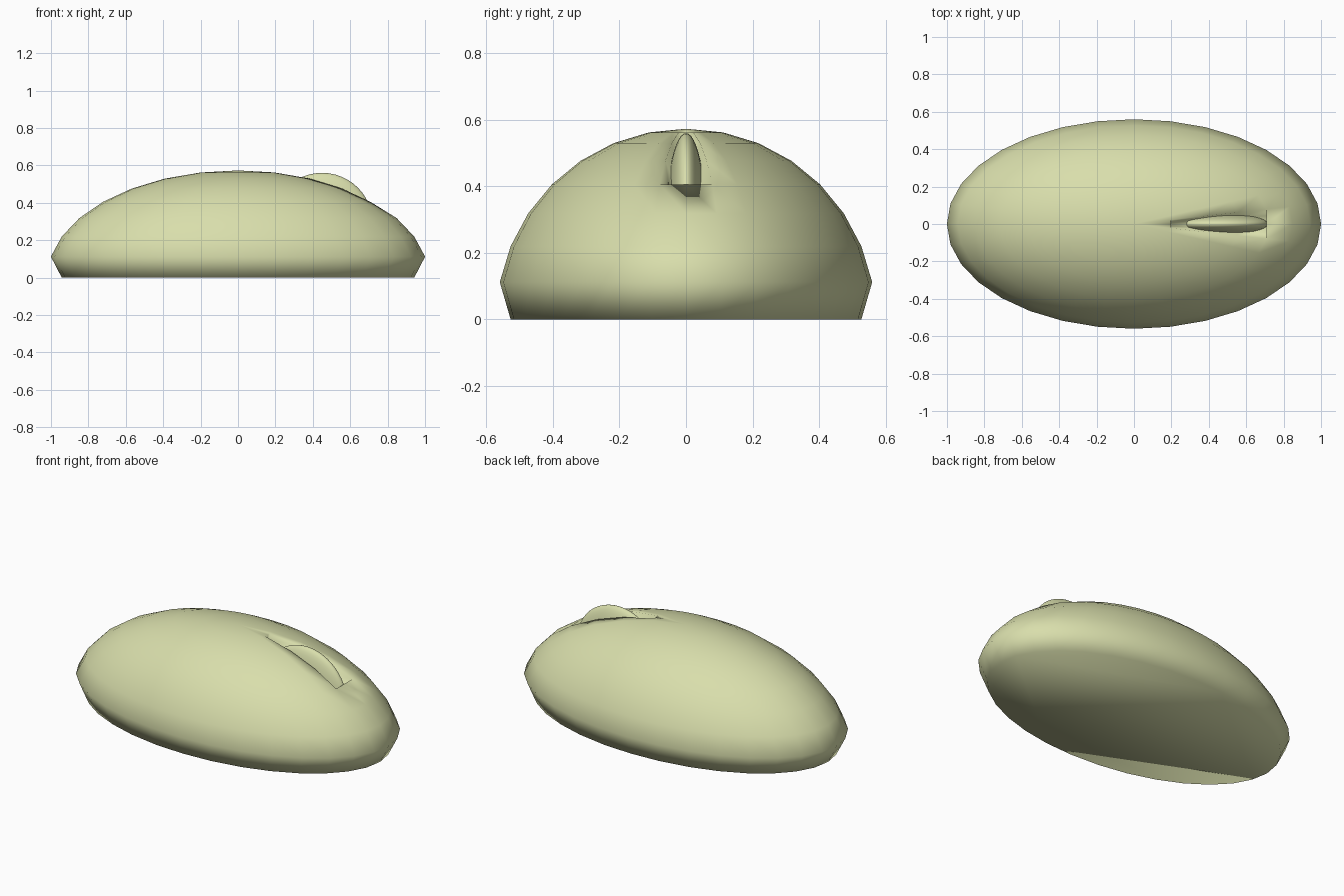
import bpy, bmesh, math
from mathutils import Matrix, Vector

cube = bpy.data.objects.get("Cube")
if cube:
    bpy.data.objects.remove(cube, do_unlink=True)

mat = bpy.data.materials.new("pale_olive")
mat.use_nodes = True
color = (0.69, 0.73, 0.41, 1)
mat.diffuse_color = color
mat.node_tree.nodes["Principled BSDF"].inputs["Base Color"].default_value = color


def add_object(name, bm):
    bmesh.ops.recalc_face_normals(bm, faces=bm.faces)
    for f in bm.faces:
        f.smooth = True
    mesh = bpy.data.meshes.new(name)
    bm.to_mesh(mesh)
    bm.free()
    mesh.materials.append(mat)
    obj = bpy.data.objects.new(name, mesh)
    bpy.context.collection.objects.link(obj)
    return obj


STEP = math.pi / 16
SIZE = Vector((1.02, 0.571, 0.573))

# Body: upper half of a stretched sphere with a tucked-in flat base
bm = bmesh.new()
bmesh.ops.create_uvsphere(bm, u_segments=32, v_segments=16, radius=1)
bmesh.ops.delete(bm, geom=[v for v in bm.verts if v.co.z < 0.1], context='VERTS')
rim = [e for e in bm.edges if e.is_boundary]
low = bmesh.ops.extrude_edge_only(bm, edges=rim)["geom"]
tuck = math.cos(2 * STEP) / math.cos(STEP)
for v in [g for g in low if isinstance(g, bmesh.types.BMVert)]:
    v.co = (v.co.x * tuck, v.co.y * tuck, 0)
bmesh.ops.holes_fill(bm, edges=[e for e in bm.edges if e.is_boundary], sides=0)

# Wheel recess: sink a tapering strip of faces on the upper front end
strip = []
for f in bm.faces:
    c = f.calc_center_median()
    lon = abs(math.atan2(c.y, c.x))
    lat = math.atan2(c.z, math.hypot(c.x, c.y))
    if lon < STEP and 4 * STEP < lat < 7 * STEP:
        strip.append(f)
# Straighten the lower lip of the recess
lip = min({v for f in strip for v in f.verts if abs(v.co.y) < 0.001},
          key=lambda v: v.co.z)
lip.co.x *= math.cos(STEP)
bmesh.ops.scale(bm, vec=SIZE, verts=bm.verts)
floor = bmesh.ops.extrude_face_region(bm, geom=strip)["geom"]
bmesh.ops.delete(bm, geom=strip, context='FACES')
for v in [g for g in floor if isinstance(g, bmesh.types.BMVert)]:
    v.co.y *= 0.55
    v.co.z -= 0.07 if v.co.x > 0.25 else 0.03
add_object("body", bm)

# Scroll wheel: thin rounded disc standing in the recess
bm = bmesh.new()
bmesh.ops.create_uvsphere(bm, u_segments=48, v_segments=24, radius=1)
bmesh.ops.rotate(bm, verts=bm.verts, matrix=Matrix.Rotation(math.pi / 2, 3, 'X'))
bmesh.ops.scale(bm, vec=(0.27, 0.06, 0.27), verts=bm.verts)
bmesh.ops.translate(bm, vec=(0.45, 0, 0.29), verts=bm.verts)
add_object("scroll_wheel", bm)
